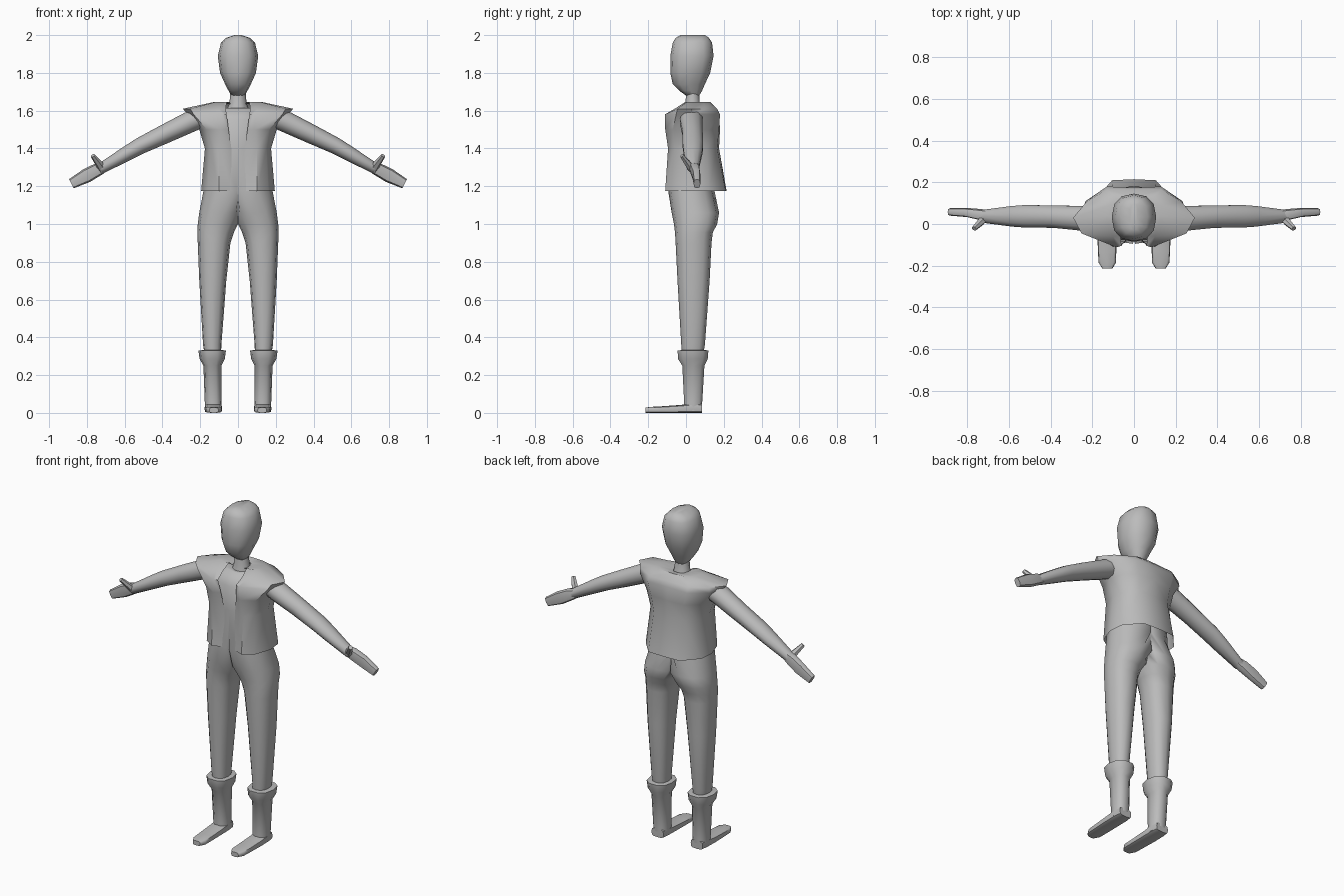
import bpy, bmesh, math
from mathutils import Vector

clay = bpy.data.materials.new("grey_clay")
clay.diffuse_color = (0.5, 0.5, 0.5, 1)


def finish(bm, name, mirror, angle=50):
    """Turn a bmesh into a shaded object, mirrored across x when asked."""
    if mirror:  # drop inner walls lying on the centre plane
        wall = [f for f in bm.faces if all(abs(v.co.x) < 1e-5 for v in f.verts)]
        bmesh.ops.delete(bm, geom=wall, context='FACES')
    bmesh.ops.remove_doubles(bm, verts=bm.verts, dist=1e-4)
    bmesh.ops.recalc_face_normals(bm, faces=bm.faces)
    me = bpy.data.meshes.new(name)
    bm.to_mesh(me)
    bm.free()
    me.materials.append(clay)
    ob = bpy.data.objects.new(name, me)
    bpy.context.collection.objects.link(ob)
    bpy.ops.object.select_all(action='DESELECT')
    ob.select_set(True)
    bpy.context.view_layer.objects.active = ob
    bpy.ops.object.shade_smooth_by_angle(angle=math.radians(angle))
    if mirror:
        m = ob.modifiers.new("mirror", 'MIRROR')
        m.use_clip = True
        m.merge_threshold = 0.001
    return ob


def loft(name, rings, u=(1, 0, 0), v=(0, 1, 0), n=10, mirror=True, clamp=False, angle=50, power=1.0):
    """Skin elliptical rings (centre, radius along u, radius along v)."""
    u, v = Vector(u).normalized(), Vector(v).normalized()
    bm = bmesh.new()
    loops = []
    for c, ru, rv in rings:
        loop = []
        for i in range(n):
            a = 2 * math.pi * i / n
            ca, sa = math.cos(a), math.sin(a)
            ca = math.copysign(abs(ca) ** power, ca)
            sa = math.copysign(abs(sa) ** power, sa)
            p = Vector(c) + u * ru * ca + v * rv * sa
            if clamp:
                p.x = max(p.x, 0)
            loop.append(bm.verts.new(p))
        loops.append(loop)
    for a, b in zip(loops, loops[1:]):
        for i in range(n):
            j = (i + 1) % n
            bm.faces.new((a[i], a[j], b[j], b[i]))
    bm.faces.new(loops[0])
    bm.faces.new(loops[-1])
    return finish(bm, name, mirror, angle)


def boxed(rows):
    """Rows of z, x0, x1, y0, y1 to horizontal rings."""
    return [(((x0 + x1) / 2, (y0 + y1) / 2, z), (x1 - x0) / 2, (y1 - y0) / 2)
            for z, x0, x1, y0, y1 in rows]


# Head and neck
loft("head", boxed([
    (1.68, -.035, .035, .0, .07), (1.705, -.05, .05, -.035, .085),
    (1.74, -.068, .068, -.07, .1), (1.80, -.095, .095, -.083, .128),
    (1.89, -.107, .107, -.083, .146), (1.96, -.09, .09, -.07, .138),
    (1.985, -.065, .065, -.055, .122), (2.0, -.02, .02, -.03, .1)]),
    n=12, mirror=False, power=.85)
loft("neck", boxed([
    (1.58, -.07, .07, -.02, .1), (1.64, -.045, .045, -.005, .075),
    (1.71, -.04, .04, .0, .07)]), n=10, mirror=False)

# Trousers flowing up into the shirt
loft("trousers_and_shirt", boxed([
    (.30, .09, .175, -.02, .09), (.36, .088, .185, -.025, .1),
    (.70, .062, .205, -.045, .125), (.90, .04, .213, -.055, .135),
    (.955, .022, .215, -.058, .142), (1.0, -.005, .213, -.064, .165),
    (1.06, -.05, .205, -.076, .175), (1.18, -.17, .182, -.095, .15),
    (1.40, -.16, .16, -.08, .15), (1.55, -.15, .15, -.085, .15),
    (1.615, -.1, .1, -.03, .11)]), n=12, clamp=True, power=.85, angle=60)

# Boots: shaft with a flared cuff, then a low foot
loft("boot_shaft", boxed([
    (.01, .085, .176, -.01, .086), (.06, .087, .176, -.012, .088),
    (.25, .088, .183, -.022, .1), (.285, .07, .203, -.045, .118),
    (.33, .064, .21, -.048, .122), (.333, .09, .18, -.02, .1)]),
    n=10, power=.8)
loft("foot", [
    ((.131, .085, .025), .04, .025), ((.131, .04, .025), .046, .025),
    ((.131, -.03, .021), .046, .021), ((.129, -.13, .0175), .044, .0175),
    ((.128, -.185, .016), .042, .016), ((.128, -.214, .014), .024, .014)],
    v=(0, 0, 1), n=12, power=.5)

# Arms, hands and thumbs
up = (.47, 0, .885)
loft("arm", [
    ((.17, .03, 1.575), .055, .06), ((.255, .028, 1.54), .056, .062),
    ((.38, .035, 1.48), .051, .056), ((.515, .037, 1.415), .044, .057),
    ((.58, .037, 1.378), .04, .052), ((.72, .037, 1.297), .029, .033),
    ((.735, .04, 1.29), .025, .026)], u=up, n=10)
loft("hand", [
    ((.70, .04, 1.306), .025, .026), ((.735, .045, 1.292), .034, .027),
    ((.80, .055, 1.257), .038, .022), ((.882, .058, 1.213), .027, .018)],
    u=up, n=8, power=.7)
loft("thumb", [
    ((.715, .035, 1.285), .024, .02), ((.735, .01, 1.318), .02, .018),
    ((.768, -.022, 1.362), .013, .012)], u=(.9, .2, -.4), v=(.1, .8, .6), n=6)

# Open vest: rows of (x, y) from the front edge round to the back centre
vest_rows = {
    1.175: ((.03, -.085), (.1, -.11), (.16, -.07), (.195, .03), (.185, .12), (.105, .21), (0, .215)),
    1.40: ((.035, -.078), (.1, -.095), (.15, -.06), (.175, .03), (.16, .11), (.1, .165), (0, .175)),
    1.50: ((.05, -.09), (.09, -.11), (.165, -.07), (.205, .03), (.18, .12), (.11, .175), (0, .18)),
    1.58: ((.06, -.105), (.085, -.112), (.235, -.052), (.265, .03), (.232, .11), (.13, .18), (0, .175)),
    1.61: ((.065, -.055), (.1, -.06), (.252, -.045), (.292, .03), (.23, .105), (.13, .165), (0, .165)),
    1.645: ((.06, 0), (.08, -.005), (.12, .005), (.13, .04), (.12, .09), (.08, .125), (0, .13)),
    1.635: ((.035, 0), (.04, .005), (.045, .02), (.045, .035), (.04, .06), (.03, .08), (0, .085)),
}
bm = bmesh.new()
grid = [[bm.verts.new((x, y, z)) for x, y in row] for z, row in vest_rows.items()]
for a, b in zip(grid, grid[1:]):
    for i in range(len(a) - 1):
        bm.faces.new((a[i], a[i + 1], b[i + 1], b[i]))
finish(bm, "vest", True, 50)
